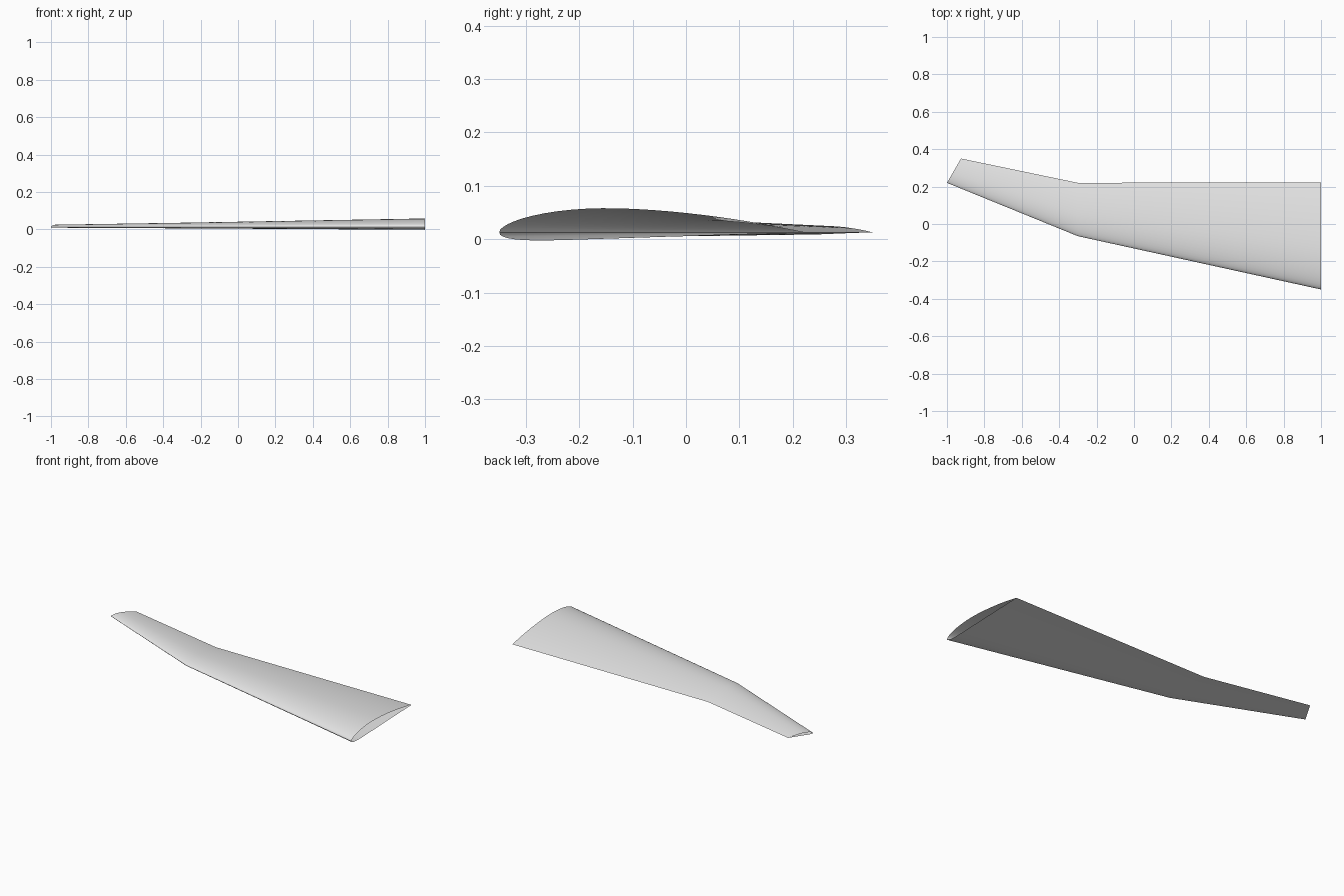
import bpy, bmesh, math

if "Cube" in bpy.data.objects:
    bpy.data.objects.remove(bpy.data.objects["Cube"])

# Flat skin colour
skin = bpy.data.materials.new("light grey skin")
skin.diffuse_color = (0.8, 0.8, 0.8, 1)
skin.use_nodes = True
skin.node_tree.nodes["Principled BSDF"].inputs["Base Color"].default_value = skin.diffuse_color

CAMBER, PEAK, THICK = 0.03, 0.4, 0.10
N = 28          # points along each side of the section
BASE_Z = 0.0128


def airfoil():
    """Closed unit-chord loop: trailing edge, over the top, back underneath."""
    upper, lower = [], []
    for i in range(N + 1):
        t = (1 - math.cos(math.pi * i / N)) / 2
        half = 5 * THICK * (0.2969 * math.sqrt(t) - 0.126 * t - 0.3516 * t**2
                            + 0.2843 * t**3 - 0.1036 * t**4)
        if t < PEAK:
            mid = CAMBER / PEAK**2 * (2 * PEAK * t - t * t)
        else:
            mid = CAMBER / (1 - PEAK)**2 * (1 - 2 * PEAK + 2 * PEAK * t - t * t)
        upper.append((t, mid + half))
        lower.append((t, mid - half))
    return upper[::-1] + lower[1:-1]


# Leading and trailing points of the root, kink and tip sections
stations = [((1.0, -0.35), (1.0, 0.223)),
            ((-0.30, -0.065), (-0.30, 0.22)),
            ((-1.0, 0.22), (-0.925, 0.35))]

# Open-ended wing skin lofted through the sections
bm = bmesh.new()
rings = []
for (lx, ly), (tx, ty) in stations:
    chord = math.hypot(tx - lx, ty - ly)
    rings.append([bm.verts.new((lx + (tx - lx) * t, ly + (ty - ly) * t,
                                BASE_Z + h * chord)) for t, h in airfoil()])
for a, b in zip(rings, rings[1:]):
    for i in range(len(a)):
        j = (i + 1) % len(a)
        bm.faces.new((a[i], a[j], b[j], b[i]))
bmesh.ops.recalc_face_normals(bm, faces=bm.faces)
# Skin must face outward: the highest face points up
if max(bm.faces, key=lambda f: f.calc_center_median().z).normal.z < 0:
    bmesh.ops.reverse_faces(bm, faces=bm.faces)

mesh = bpy.data.meshes.new("wing_skin")
bm.to_mesh(mesh)
bm.free()
mesh.materials.append(skin)
wing = bpy.data.objects.new("wing_skin", mesh)
bpy.context.collection.objects.link(wing)
bpy.context.view_layer.objects.active = wing
wing.select_set(True)
bpy.ops.object.shade_smooth_by_angle(angle=math.radians(40))
